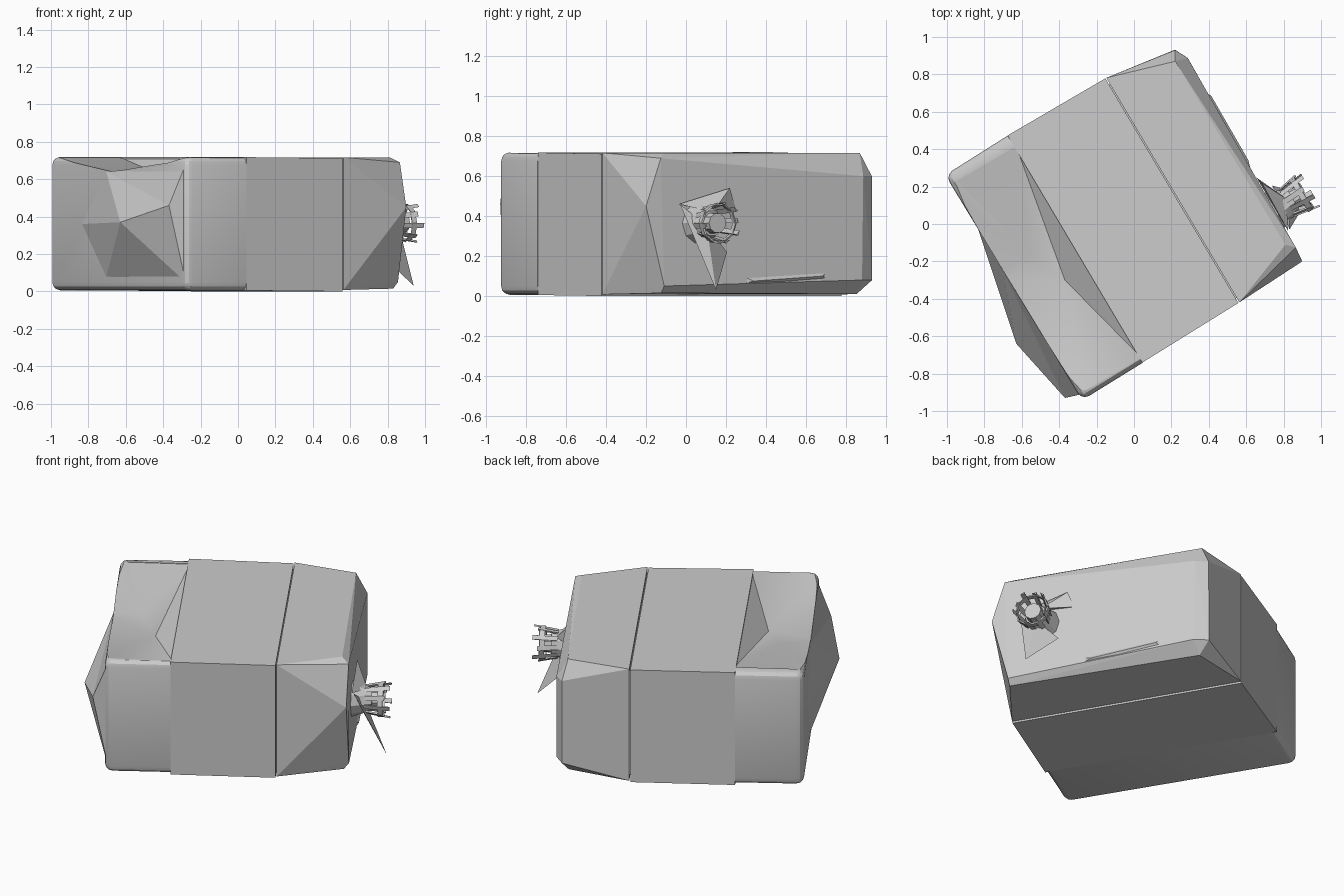
import bpy, bmesh, math
from mathutils import Vector

if "Cube" in bpy.data.objects:
    bpy.data.objects.remove(bpy.data.objects["Cube"])

grey = bpy.data.materials.new("plain_grey")
grey.use_nodes = True
grey.diffuse_color = (0.6, 0.6, 0.6, 1)
grey.node_tree.nodes["Principled BSDF"].inputs["Base Color"].default_value = (0.6, 0.6, 0.6, 1)


# The bale lies turned on the ground: a runs along it, b across it
def place(a, b, z):
    return Vector((0.86 * a - 0.51 * b, 0.51 * a + 0.86 * b, z))


def finish(name, bm):
    bmesh.ops.recalc_face_normals(bm, faces=bm.faces)
    mesh = bpy.data.meshes.new(name)
    bm.to_mesh(mesh)
    bm.free()
    mesh.materials.append(grey)
    obj = bpy.data.objects.new(name, mesh)
    bpy.context.collection.objects.link(obj)
    return obj


def hull_mesh(points):
    bm = bmesh.new()
    for p in points:
        bm.verts.new(place(*p))
    bmesh.ops.convex_hull(bm, input=bm.verts)
    bmesh.ops.dissolve_limit(bm, angle_limit=0.01, verts=bm.verts, edges=bm.edges)
    return bm


def section(a, b_low, b_high, z_low, z_high):
    return [(a, b, z) for b in (b_low, b_high) for z in (z_low, z_high)]


# Rounded cap section, sharp where it meets the middle
corners = (section(-0.34, -0.662, 0.751, 0.005, 0.72)
           + [(-0.72, -0.669, z) for z in (0.005, 0.72)]
           + [(-0.735, 0.74, z) for z in (0.005, 0.72)])
bm = hull_mesh(corners)
def at_seam(v):
    return 0.86 * v.co.x + 0.51 * v.co.y > -0.4
edges = [e for e in bm.edges if not all(at_seam(v) for v in e.verts)]
bmesh.ops.bevel(bm, geom=edges, offset=0.045, segments=3, profile=0.5, affect='EDGES')
cap = finish("cap_section", bm)

# Sagging dent in the top of the cap, running out over its end
rim = [(-0.69, 0.68), (-0.33, 0.68), (-0.33, 0.015), (-0.33, -0.64),
       (-0.8, -0.63), (-0.8, 0.67)]
pit = [(-0.563, 0.148, 0.635), (-0.471, -0.069, 0.605), (-0.8, 0.13, 0.65)]
cutter = finish("dent_cutter", hull_mesh(
    [(a, b, z) for a, b in rim for z in (0.717, 0.85)] + pit))
cutter.hide_render = True
cut = cap.modifiers.new("dent", 'BOOLEAN')
cut.operation = 'DIFFERENCE'
cut.solver = 'EXACT'
cut.object = cutter
bpy.ops.object.select_all(action='DESELECT')
cap.select_set(True)
bpy.context.view_layer.objects.active = cap
bpy.ops.object.modifier_apply(modifier=cut.name)
bpy.data.objects.remove(cutter)
bpy.ops.object.shade_smooth_by_angle(angle=math.radians(28))

# Crumpled bulge on the end of the cap, as a closed fan of facets
bm = bmesh.new()
spots = {"side": (-0.727, 0.42, 0.36),
         "top": (-0.73, 0.15, 0.64), "low": (-0.73, 0.15, 0.08),
         "tr": (-0.705, -0.64, 0.68), "br": (-0.705, -0.64, 0.05),
         "peak": (-0.868, -0.229, 0.37), "ridge": (-0.792, -0.612, 0.46)}
vert = {key: bm.verts.new(place(*p)) for key, p in spots.items()}
for trio in ("side peak top", "top peak ridge", "top ridge tr", "tr ridge br",
             "peak br ridge", "peak low br", "peak side low",
             "side top low", "top tr low", "low tr br"):
    bm.faces.new([vert[k] for k in trio.split()])
finish("crumpled_bulge", bm)

# Plain middle section and the core behind the seam
finish("middle_section", hull_mesh(
    section(-0.34, -0.66, 0.752, 0.005, 0.718) + section(0.265, -0.648, 0.748, 0.0, 0.712)))
finish("seam_core", hull_mesh(
    section(0.2, -0.62, 0.72, 0.03, 0.69) + section(0.35, -0.62, 0.7, 0.03, 0.69)))

# Faceted tail section with folded corners
finish("tail_section", hull_mesh(
    section(0.271, -0.648, 0.748, 0.008, 0.717)
    + [(0.633, 0.636, 0.717), (0.64, -0.508, 0.717), (0.68, -0.55, 0.69),
       (0.672, -0.631, 0.45), (0.65, -0.53, 0.015), (0.68, -0.53, 0.05),
       (0.664, 0.688, 0.6), (0.7, 0.617, 0.6), (0.664, 0.69, 0.08),
       (0.7, 0.61, 0.08), (0.63, 0.62, 0.01)]))

# Small raised fold low on the tail
finish("tail_fold", hull_mesh(
    [(0.68, -0.08, 0.06), (0.68, 0.42, 0.07), (0.68, 0.42, 0.14),
     (0.68, -0.08, 0.1), (0.705, 0.38, 0.1), (0.7, -0.02, 0.075)]))

# Torn flaps at the foot of the spout
finish("lower_flap", hull_mesh(
    [(0.7, -0.45, 0.46), (0.74, -0.2, 0.22), (0.885, -0.35, 0.03), (0.76, -0.33, 0.35)]))
finish("upper_flap", hull_mesh(
    [(0.69, -0.45, 0.46), (0.7, -0.16, 0.54), (0.69, -0.12, 0.44), (0.77, -0.3, 0.42)]))


def ring(a, radius, sides=10):
    return [(a, -0.32 + radius * math.cos(t), 0.365 + radius * math.sin(t))
            for t in (2 * math.pi * i / sides for i in range(sides))]


# Spout neck, then a ragged crown of thin bars
finish("spout_neck", hull_mesh(ring(0.67, 0.11) + ring(0.8, 0.065)))
finish("spout_plug", hull_mesh(ring(0.78, 0.055) + ring(0.85, 0.05)))
inner, outer = ring(0.76, 0.085), ring(0.895, 0.108)
for i in range(10):
    j = (i + 1) % 10
    tip = 0.905 if i % 2 else 0.875
    low, high, nxt = Vector(inner[i]), Vector(outer[i]), Vector(outer[j])
    high.x = tip
    centre = Vector((tip, -0.32, 0.365))
    side = (nxt - Vector(outer[i])) * 0.42
    depth = (centre - high) * 0.1
    finish("crown_bar", hull_mesh(
        [low, low + side, low + depth, high, high + side, high + depth]))
    # Short link that ties each bar to the next
    start, end = Vector(outer[i]), nxt
    start.x = end.x = 0.85
    finish("crown_link", hull_mesh(
        [p + Vector((s, 0, 0)) + (centre - p) * d
         for p in (start, end) for s in (-0.018, 0.012) for d in (0.06, 0.14)]))
